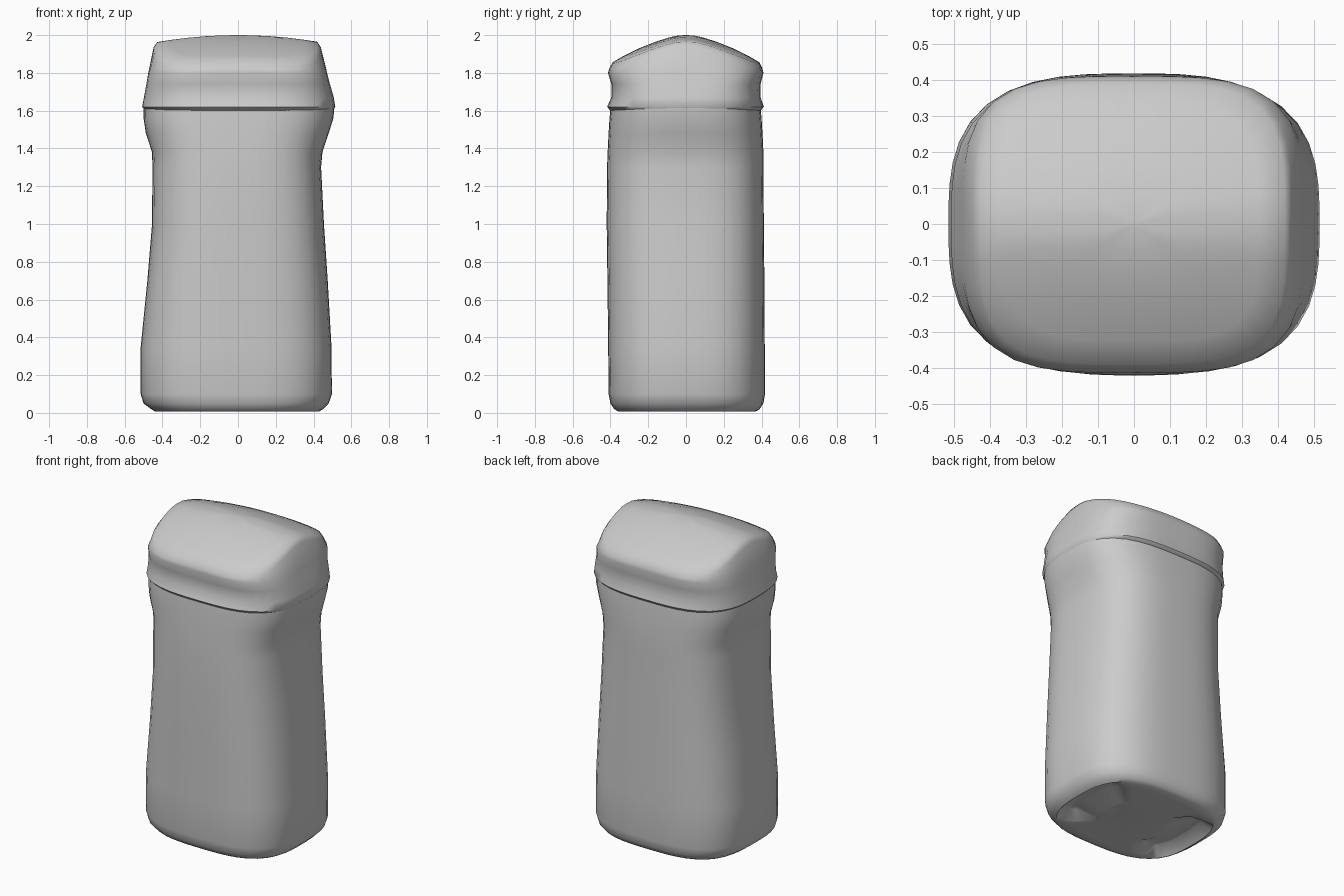
import bpy, bmesh, math

if "Cube" in bpy.data.objects:
    bpy.data.objects.remove(bpy.data.objects["Cube"])

grey = bpy.data.materials.new("plain grey")
grey.diffuse_color = (0.6, 0.6, 0.6, 1)
grey.use_nodes = True
grey.node_tree.nodes["Principled BSDF"].inputs["Base Color"].default_value = grey.diffuse_color
N = 48


def outline(xl, xr, yf, yb, p):
    """Rounded-rectangle loop with separate left, right, front and back reach."""
    pts = []
    for i in range(N):
        a = 2 * math.pi * i / N
        c, s = math.cos(a), math.sin(a)
        r = (abs(c) ** p + abs(s) ** p) ** (-1 / p)
        x, y = c * r, s * r
        pts.append((x * (xr if x > 0 else xl), y * (yb if y > 0 else yf)))
    return pts


def roof(x, y):
    """Gabled crown: ridge along x, falling to front and back."""
    fall = max(0, abs(y) - 0.04)
    return 2.0 - 0.2 * x * x - 0.22 * fall - 0.55 * fall * fall


def loft(name, loops):
    bm = bmesh.new()
    rings = [[bm.verts.new(v) for v in loop] for loop in loops]
    for a, b in zip(rings, rings[1:]):
        for i in range(N):
            j = (i + 1) % N
            bm.faces.new((a[i], a[j], b[j], b[i]))
    bm.faces.new(rings[0][::-1])
    bm.faces.new(rings[-1])
    bmesh.ops.recalc_face_normals(bm, faces=bm.faces)
    mesh = bpy.data.meshes.new(name)
    bm.to_mesh(mesh)
    bm.free()
    mesh.materials.append(grey)
    ob = bpy.data.objects.new(name, mesh)
    bpy.context.collection.objects.link(ob)
    bpy.context.view_layer.objects.active = ob
    ob.select_set(True)
    bpy.ops.object.shade_smooth_by_angle(angle=math.radians(50))
    ob.select_set(False)


# underside with shallow hollows at both ends
def underside(s):
    loop = []
    for x, y in outline(0.44 * s, 0.43 * s, 0.36 * s, 0.37 * s, 3):
        hollow = 0.05 if 0.26 < abs(x) < 0.39 and abs(y) < 0.24 else 0
        loop.append((x, y, 0.008 + hollow))
    return loop


# waisted body: z, left, right, front, back, squareness
body = [
    (0.02, 0.46, 0.45, 0.38, 0.39, 3),
    (0.05, 0.50, 0.48, 0.40, 0.41, 3),
    (0.10, 0.515, 0.497, 0.41, 0.418, 3),
    (0.35, 0.515, 0.495, 0.412, 0.417, 3),
    (0.70, 0.48, 0.475, 0.416, 0.415, 3),
    (1.00, 0.455, 0.455, 0.42, 0.412, 3),
    (1.30, 0.453, 0.44, 0.418, 0.41, 3),
    (1.38, 0.455, 0.447, 0.415, 0.41, 3),
    (1.48, 0.488, 0.48, 0.41, 0.405, 3),
    (1.56, 0.50, 0.505, 0.405, 0.40, 3),
    (1.615, 0.50, 0.51, 0.40, 0.395, 3),
]
loops = [underside(0.5), underside(0.75), underside(0.86), underside(1.0)]
for z, *dims in body:
    loops.append([(x, y, z) for x, y in outline(*dims)])
loft("body", loops)

# lid: thin lip, slight recess above it, then the crown edge
lid = [
    (1.60, 0.49, 0.50, 0.40, 0.395, 3),
    (1.62, 0.508, 0.515, 0.418, 0.412, 3),
    (1.67, 0.498, 0.507, 0.395, 0.395, 3.2),
    (1.74, 0.485, 0.487, 0.395, 0.395, 3.4),
    (1.80, 0.475, 0.472, 0.413, 0.41, 3.6),
]
loops = [[(x, y, z) for x, y in outline(*dims)] for z, *dims in lid]
loops.append([(x, y, roof(x, y) - 0.025) for x, y in outline(0.447, 0.438, 0.408, 0.405, 3.8)])
for s in (0.96, 0.8, 0.6, 0.4, 0.2, 0.03):
    loops.append([(x, y, roof(x, y))
                  for x, y in outline(0.445 * s, 0.436 * s, 0.405 * s, 0.405 * s, 3.8)])
loft("lid", loops)
